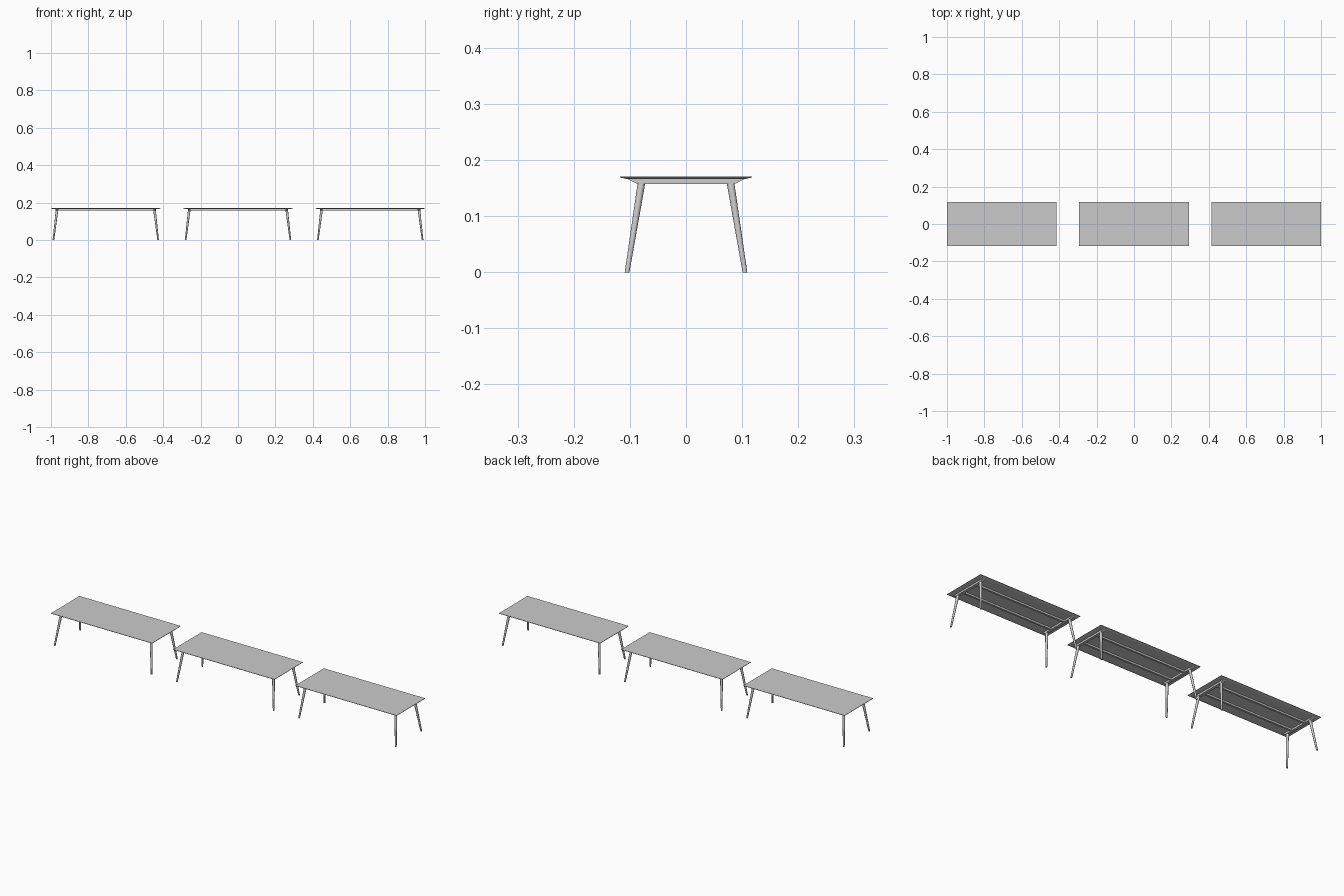
import bpy, bmesh
from mathutils import Vector

if "Cube" in bpy.data.objects:
    bpy.data.objects.remove(bpy.data.objects["Cube"])

HX, HY = 0.293, 0.118          # half size of a table top
Z_RAIL, Z_SLAB, Z_TOP = 0.157, 0.166, 0.171


def loft(name, rings, smooth=False):
    """Skin a closed solid through a list of equal-sized rings."""
    bm = bmesh.new()
    loops = [[bm.verts.new(p) for p in ring] for ring in rings]
    n = len(loops[0])
    for a, b in zip(loops, loops[1:]):
        for i in range(n):
            j = (i + 1) % n
            bm.faces.new((a[i], a[j], b[j], b[i]))
    bm.faces.new(loops[0][::-1])
    bm.faces.new(loops[-1])
    bmesh.ops.recalc_face_normals(bm, faces=bm.faces)
    mesh = bpy.data.meshes.new(name)
    bm.to_mesh(mesh)
    bm.free()
    obj = bpy.data.objects.new(name, mesh)
    bpy.context.collection.objects.link(obj)
    if smooth:
        bpy.ops.object.select_all(action='DESELECT')
        obj.select_set(True)
        bpy.context.view_layer.objects.active = obj
        bpy.ops.object.shade_smooth_by_angle()
    return obj


def rect(cx, cy, hx, hy, z):
    return [(cx + sx * hx, cy + sy * hy, z)
            for sx, sy in ((-1, -1), (1, -1), (1, 1), (-1, 1))]


def circle(cx, cy, r, z, n=16):
    return [Vector((cx, cy, z)) + Vector((r, 0, 0)) @ rot
            for rot in (rotation(i / n) for i in range(n))]


def rotation(turn):
    from mathutils import Matrix
    from math import tau
    return Matrix.Rotation(turn * tau, 3, 'Z')


def table(cx, tag):
    # Thin top with an undercut edge
    loft(f"{tag}_table_top", [
        rect(cx, 0, HX - 0.013, HY - 0.013, Z_SLAB),
        rect(cx, 0, HX, HY, Z_TOP - 0.002),
        rect(cx, 0, HX, HY, Z_TOP)])
    for sx, side in ((-1, "left"), (1, "right")):
        # Cross rail with tapered ends, carrying a pair of legs
        loft(f"{tag}_{side}_cross_rail", [
            rect(cx + sx * 0.261, 0, 0.007, 0.086, Z_RAIL),
            rect(cx + sx * 0.261, 0, 0.007, 0.104, Z_SLAB)])
        # Splayed, tapered legs
        for sy, end in ((-1, "front"), (1, "back")):
            loft(f"{tag}_{end}_{side}_leg", [
                circle(cx + sx * 0.280, sy * 0.105, 0.0042, 0),
                circle(cx + sx * 0.261, sy * 0.0795, 0.0068, Z_RAIL + 0.001)],
                smooth=True)
    # Long rails between the cross rails
    for sy, end in ((-1, "front"), (1, "back")):
        loft(f"{tag}_{end}_long_rail", [
            rect(cx, sy * 0.045, 0.255, 0.005, Z_RAIL),
            rect(cx, sy * 0.045, 0.255, 0.005, Z_SLAB)])


for cx, tag in ((-0.707, "left"), (0, "middle"), (0.707, "right")):
    table(cx, tag)
